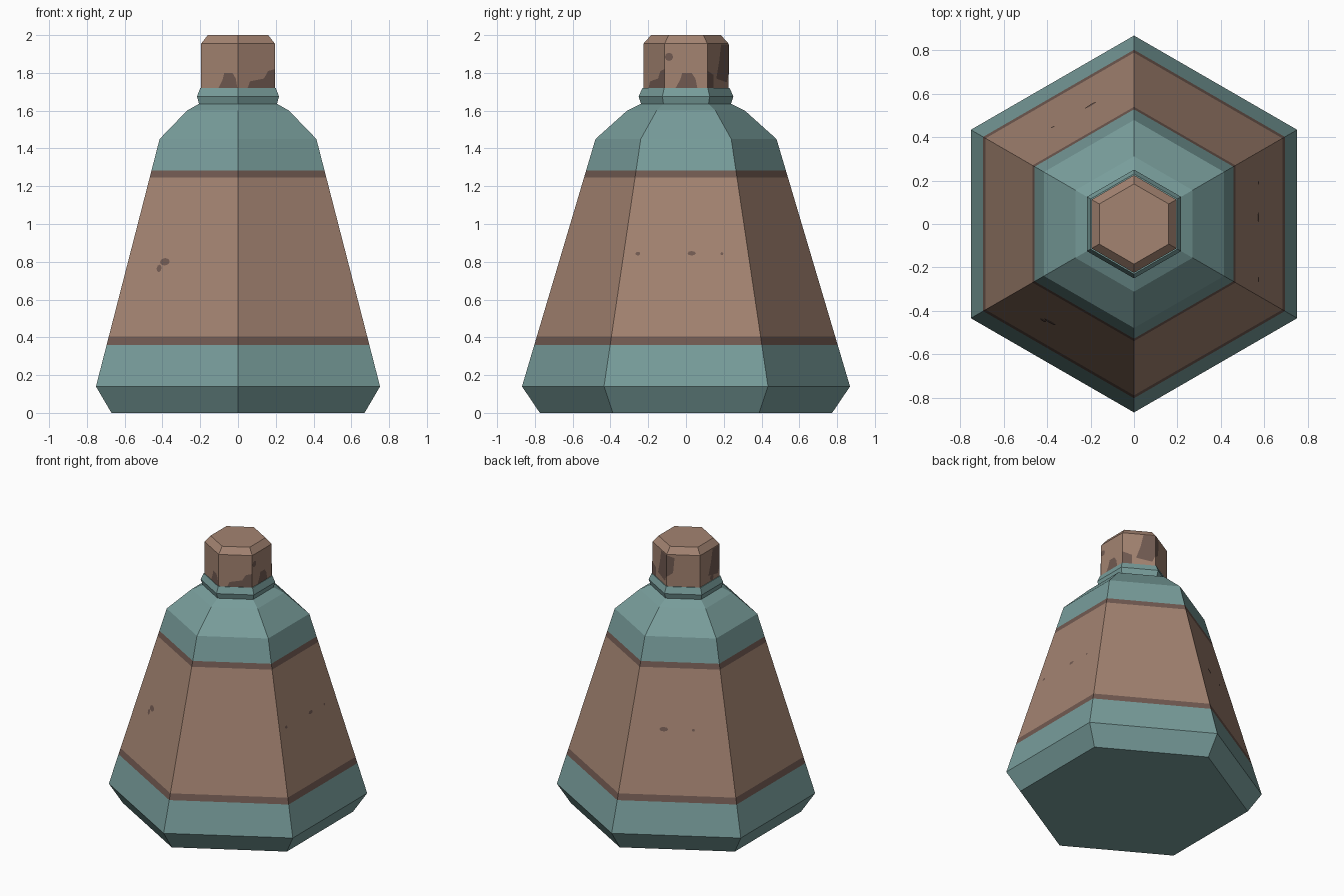
import bpy, bmesh, math
from mathutils import Vector

if "Cube" in bpy.data.objects:
    bpy.data.objects.remove(bpy.data.objects["Cube"])


def srgb(r, g, b):
    def lin(c):
        c /= 255
        return c / 12.92 if c <= 0.04045 else ((c + 0.055) / 1.055) ** 2.4
    return (lin(r), lin(g), lin(b), 1)


def material(name, rgb):
    m = bpy.data.materials.new(name)
    m.diffuse_color = srgb(*rgb)
    m.use_nodes = True
    m.node_tree.nodes["Principled BSDF"].inputs["Base Color"].default_value = m.diffuse_color
    return m


TEAL = material("dusty teal", (120, 157, 155))
BROWN = material("worn tan brown", (163, 131, 113))
DARK = material("dark brown", (113, 90, 81))


def finish(name, bm, mats):
    me = bpy.data.meshes.new(name)
    bm.to_mesh(me)
    bm.free()
    for m in mats:
        me.materials.append(m)
    ob = bpy.data.objects.new(name, me)
    bpy.context.collection.objects.link(ob)
    return ob


def hex_stack(name, profile, mats, rule=lambda z: 0):
    """Stack hexagon rings of (apothem, z), corners on +-y, coloured by height."""
    bm = bmesh.new()
    rings = []
    for ap, z in profile:
        r = ap / math.cos(math.pi / 6)
        rings.append([bm.verts.new((r * math.cos(a), r * math.sin(a), z))
                      for a in (math.radians(30 + 60 * k) for k in range(6))])
    for lo, hi in zip(rings, rings[1:]):
        for k in range(6):
            n = (k + 1) % 6
            bm.faces.new((lo[k], lo[n], hi[n], hi[k]))
    bm.faces.new(rings[0][::-1])
    bm.faces.new(rings[-1])
    for f in bm.faces:
        f.material_index = rule(f.calc_center_median().z)
    return finish(name, bm, mats)


# Tapered body with teal base and shoulder, brown middle, dark edge bands
def wall(z):
    return 0.752 + (0.415 - 0.752) * (z - 0.14) / (1.45 - 0.14)


def body_colour(z):
    if z < 0.36 or z > 1.284:
        return 0
    return 1 if 0.405 < z < 1.245 else 2


bands = [(wall(z), z) for z in (0.14, 0.36, 0.405, 1.245, 1.284, 1.45)]
hex_stack("bottle_body", [(0.67, 0)] + bands + [(0.27, 1.60), (0.20, 1.64)],
          [TEAL, BROWN, DARK], body_colour)

# Neck collar
hex_stack("neck_collar", [(0.206, 1.635), (0.217, 1.675), (0.2, 1.72)], [TEAL])

# Stopper with bevelled top
CAP = 0.195
hex_stack("stopper", [(CAP, 1.715), (CAP, 1.955), (0.16, 2.0)], [BROWN])


# Worn patches: thin plates lying on the hexagon sides
def patches(name, items, apothem):
    bm = bmesh.new()
    for angle, outline in items:
        a = math.radians(angle)
        n = Vector((math.cos(a), math.sin(a), 0))
        t = Vector((-n.y, n.x, 0))
        bm.faces.new([bm.verts.new(n * (apothem(z) + 0.002) + t * u + Vector((0, 0, z)))
                      for u, z in outline])
    return finish(name, bm, [DARK])


def blob(u, z, w, h):
    return [(u + w * math.cos(k * math.pi / 4), z + h * math.sin(k * math.pi / 4))
            for k in range(8)]


E = CAP / math.sqrt(3)
creep_right = [(-0.055, 1.72), (E, 1.72), (E, 1.82), (0.07, 1.81), (0.045, 1.77), (-0.04, 1.755)]
creep_mid = [(-0.055, 1.72), (0.06, 1.72), (0.05, 1.77), (0.03, 1.80), (-0.02, 1.80), (-0.03, 1.765)]
tall = [(-0.02, 1.77), (0.09, 1.75), (E, 1.80), (E, 1.95), (0.03, 1.95), (0.01, 1.86)]
patches("stopper_stains", [
    (-60, creep_right),
    (-120, [(u + 0.05, z) for u, z in creep_mid]),
    (0, creep_mid), (0, blob(-0.09, 1.885, 0.022, 0.022)),
    (60, tall), (60, [(-E, 1.72), (-0.05, 1.72), (-0.05, 1.79), (-E, 1.81)]),
    (120, [(-E, 1.79), (-0.07, 1.82), (-0.06, 1.93), (-E, 1.95)]),
    (180, blob(0.02, 1.745, 0.02, 0.02)), (180, tall),
], lambda z: CAP)

# Small chips on the body walls
patches("body_chips", [
    (-120, blob(-0.11, 0.80, 0.03, 0.02)), (-120, blob(-0.14, 0.765, 0.015, 0.02)),
    (0, blob(-0.255, 0.843, 0.013, 0.01)), (0, blob(0.03, 0.845, 0.022, 0.012)),
    (0, blob(0.19, 0.843, 0.008, 0.008)),
    (120, blob(-0.1, 0.84, 0.03, 0.015)), (120, blob(0.1, 0.84, 0.01, 0.01)),
], wall)
